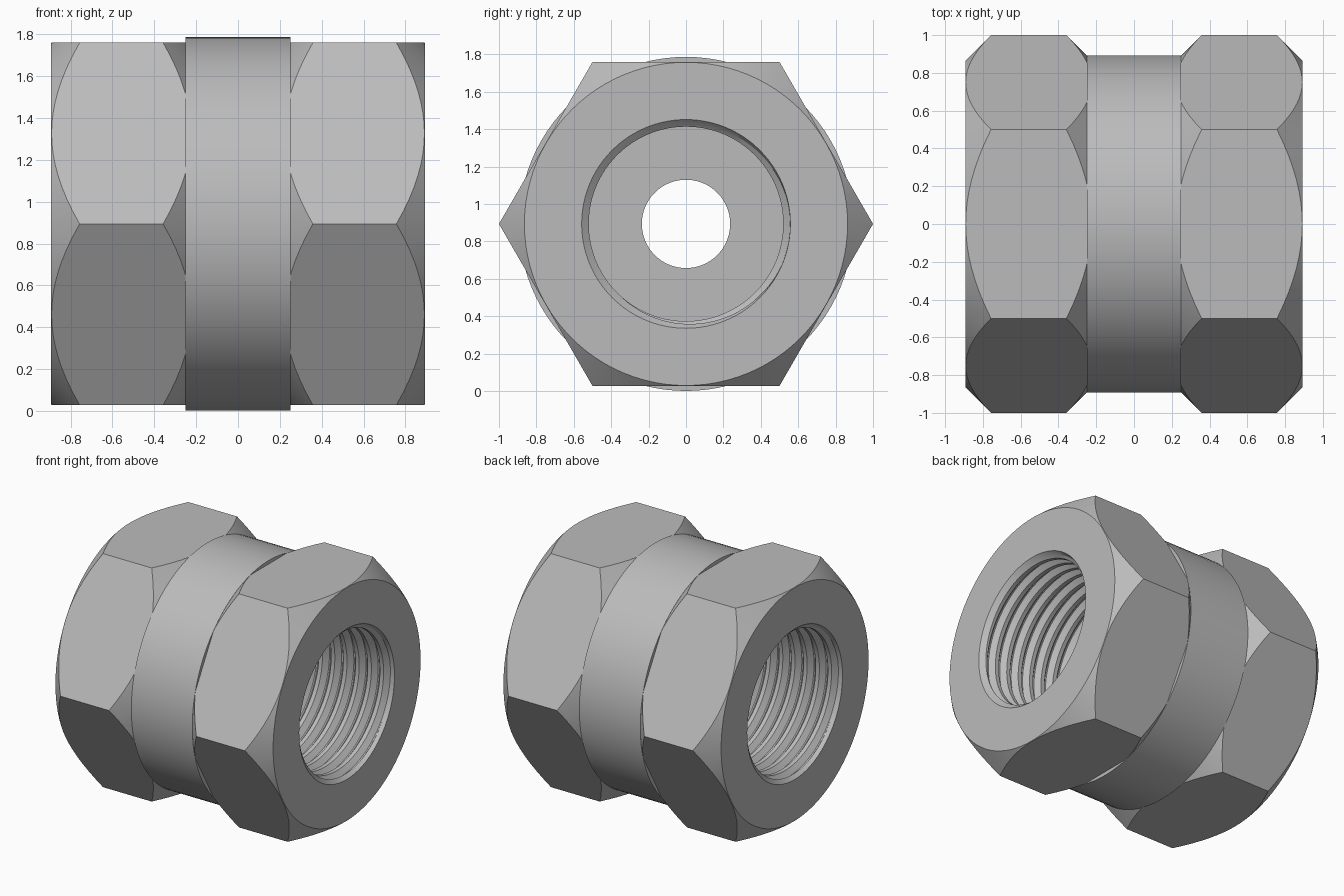
import bpy, bmesh, math

SEGS = 96
END = 0.893          # half length along x
CENTRE_Z = 0.894     # height of the axis
PITCH, CREST, ROOT = 0.1, 0.52, 0.557

cube = bpy.data.objects.get("Cube")
if cube:
    bpy.data.objects.remove(cube, do_unlink=True)

steel = bpy.data.materials.new("grey steel")
steel.use_nodes = True
colour = (0.5, 0.5, 0.5, 1)
steel.diffuse_color = colour
steel.node_tree.nodes["Principled BSDF"].inputs["Base Color"].default_value = colour


def loft(name, rings, triangulate=False):
    """Closed solid through rings of points, capped at both ends."""
    bm = bmesh.new()
    rows = [[bm.verts.new(p) for p in ring] for ring in rings]
    for a, b in zip(rows, rows[1:]):
        for j in range(len(a) - 1):
            bm.faces.new((a[j], a[j + 1], b[j + 1], b[j]))
    bm.faces.new(rows[0][:-1])
    bm.faces.new(rows[-1][:-1])
    bmesh.ops.remove_doubles(bm, verts=bm.verts, dist=1e-5)
    if triangulate:
        bmesh.ops.triangulate(bm, faces=bm.faces)
    bmesh.ops.recalc_face_normals(bm, faces=bm.faces)
    mesh = bpy.data.meshes.new(name)
    bm.to_mesh(mesh)
    bm.free()
    mesh.materials.append(steel)
    obj = bpy.data.objects.new(name, mesh)
    bpy.context.collection.objects.link(obj)
    return obj


def point(x, r, angle):
    return (x, r * math.cos(angle), r * math.sin(angle))


def circle(x, r, segs=SEGS):
    return [point(x, r, math.tau * j / segs) for j in range(segs + 1)]


def lathe(name, profile, segs=SEGS):
    return loft(name, [circle(x, r, segs) for x, r in profile])


def combine(target, other, operation):
    """Apply a boolean and discard the second solid."""
    mod = target.modifiers.new(operation, 'BOOLEAN')
    mod.operation, mod.object, mod.solver = operation, other, 'EXACT'
    bpy.context.view_layer.objects.active = target
    bpy.ops.object.modifier_apply(modifier=mod.name)
    bpy.data.objects.remove(other, do_unlink=True)


def thread_radius(x, angle):
    """Trapezoid thread: flat crest, flank, flat root, flank."""
    t = (x / PITCH - angle / math.tau) % 1
    if t < 0.3:
        return CREST
    if t < 0.6:
        return CREST + (ROOT - CREST) * (t - 0.3) / 0.3
    if t < 0.7:
        return ROOT
    return ROOT + (CREST - ROOT) * (t - 0.7) / 0.3


def threaded_bore(start, stop):
    """Helical bore cutter with a countersunk mouth."""
    rings = []
    for turn in range(int(start / PITCH) - 2, int(stop / PITCH) + 2):
        for phase in (0, 0.3, 0.6, 0.7):
            ring = []
            for j in range(SEGS + 1):
                angle = math.tau * j / SEGS
                x = (turn + phase + j / SEGS) * PITCH
                x = min(max(x, start), stop)
                ring.append(point(x, thread_radius(x, angle), angle))
            rings.append(ring)
    rings += [circle(END, ROOT + 0.001), circle(END + 0.1, ROOT + 0.001)]
    return loft("bore_cutter", rings, triangulate=True)


# Round collar in the middle
coupling = lathe("hex_coupling", [(-0.25, END), (0.25, END)])

# Chamfered hex nut at each end
for turned in (0, math.pi):
    nut = lathe("hex_nut", [(0.15, 1), (END, 1)], segs=6)
    chamfer = lathe("chamfer", [(0.14, 0.782), (0.38, 1.022),
                                (0.735, 1.022), (END, 0.864)])
    combine(nut, chamfer, 'INTERSECT')
    nut.rotation_euler.z = turned
    bpy.context.view_layer.update()
    combine(coupling, nut, 'UNION')

# Threaded bores, leaving a thin web in the middle
for turned in (0, math.pi):
    bore = threaded_bore(0.12, END - 0.03)
    bore.rotation_euler.z = turned
    bpy.context.view_layer.update()
    combine(coupling, bore, 'DIFFERENCE')

# Plain hole through the web
combine(coupling, lathe("hole", [(-0.3, 0.236), (0.3, 0.236)]), 'DIFFERENCE')

coupling.location.z = CENTRE_Z
bpy.ops.object.select_all(action='DESELECT')
coupling.select_set(True)
bpy.context.view_layer.objects.active = coupling
bpy.ops.object.shade_smooth_by_angle(angle=math.radians(20))
